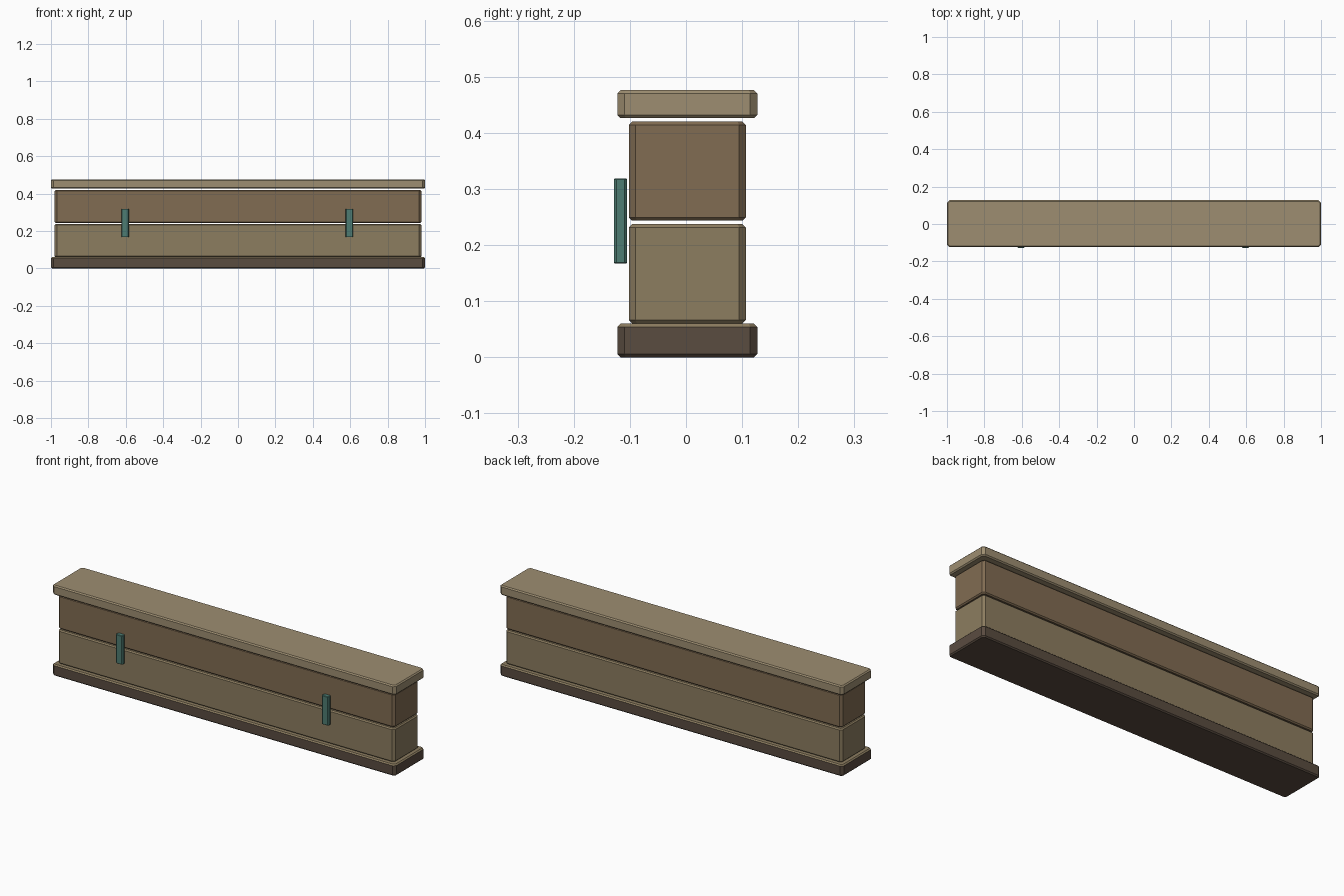
import bpy, bmesh

if "Cube" in bpy.data.objects:
    bpy.data.objects.remove(bpy.data.objects["Cube"])


def material(name, rgb):
    m = bpy.data.materials.new(name)
    m.diffuse_color = (*rgb, 1)
    m.use_nodes = True
    m.node_tree.nodes["Principled BSDF"].inputs["Base Color"].default_value = m.diffuse_color
    return m


TAN = material("tan_wood", (0.34, 0.27, 0.165))
LIGHT = material("light_brown_wood", (0.265, 0.205, 0.117))
BROWN = material("brown_wood", (0.22, 0.15, 0.085))
DARK = material("dark_wood", (0.102, 0.072, 0.051))
TEAL = material("teal_metal", (0.076, 0.202, 0.168))


def chamfered_block(name, x, y, z, corner, rim, mats):
    """Block with cut vertical corners and a narrower chamfer round top and bottom."""
    (x0, x1), (y0, y1), (z0, z1) = x, y, z
    bm = bmesh.new()
    rings = []
    for zz, inset in ((z0, rim), (z0 + rim, 0), (z1 - rim, 0), (z1, rim)):
        c = corner - inset * 0.586
        a, b, d, e = x0 + inset, x1 - inset, y0 + inset, y1 - inset
        outline = [(a + c, d), (b - c, d), (b, d + c), (b, e - c),
                   (b - c, e), (a + c, e), (a, e - c), (a, d + c)]
        rings.append([bm.verts.new((px, py, zz)) for px, py in outline])
    for lo, hi in zip(rings, rings[1:]):
        for i in range(8):
            j = (i + 1) % 8
            bm.faces.new((lo[i], lo[j], hi[j], hi[i]))
    bm.faces.new(rings[0][::-1])
    bm.faces.new(rings[-1])
    bm.normal_update()
    # Optional second material on the upward faces
    if len(mats) > 1:
        for f in bm.faces:
            f.material_index = int(f.normal.z > 0.3)
    mesh = bpy.data.meshes.new(name)
    bm.to_mesh(mesh)
    bm.free()
    for m in mats:
        mesh.materials.append(m)
    ob = bpy.data.objects.new(name, mesh)
    bpy.context.collection.objects.link(ob)
    return ob


# Base and lid slabs, with two body courses between them
SLAB = ((-1.0, 1.0), (-0.1225, 0.127))
BODY = ((-0.981, 0.981), (-0.102, 0.1065))
chamfered_block("base", *SLAB, (0.0, 0.06), 0.0125, 0.006, [DARK, LIGHT])
chamfered_block("lower_body", *BODY, (0.06, 0.2375), 0.012, 0.006, [LIGHT])
chamfered_block("upper_body", *BODY, (0.2435, 0.42), 0.012, 0.006, [BROWN])
chamfered_block("lid", *SLAB, (0.426, 0.4765), 0.0125, 0.006, [TAN])

# Pair of front latches bridging the seam
for side, cx in (("left", -0.604), ("right", 0.596)):
    chamfered_block(f"{side}_latch", (cx - 0.02, cx + 0.02), (-0.1285, -0.105),
                    (0.167, 0.319), 0.005, 0.002, [TEAL])
